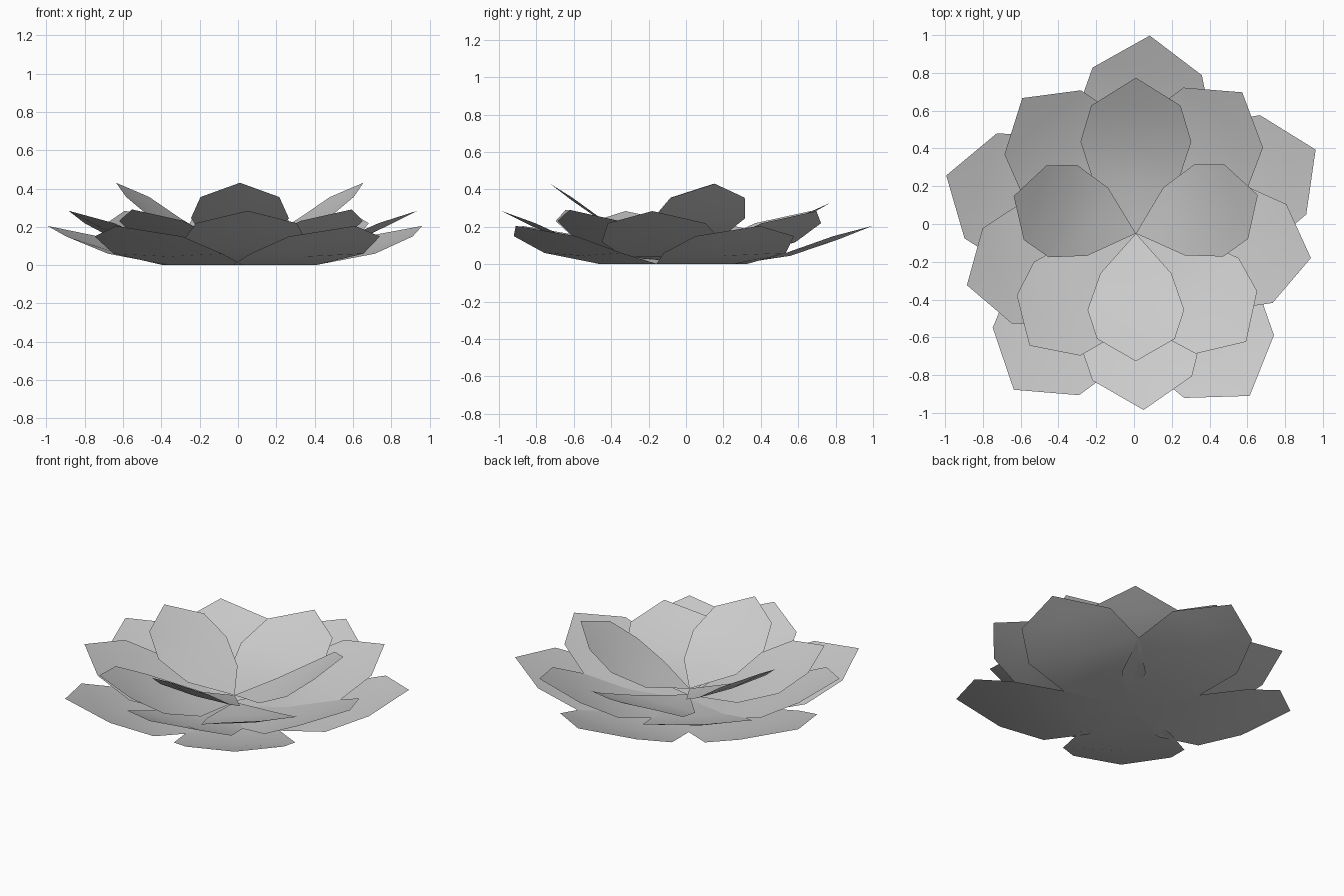
import bpy, bmesh
from math import radians
from mathutils import Matrix, Vector

cube = bpy.data.objects.get("Cube")
if cube:
    bpy.data.objects.remove(cube)

# One pale grey for every petal
grey = bpy.data.materials.new("petal_grey")
grey.use_nodes = True
colour = (0.6, 0.6, 0.6, 1)
grey.diffuse_color = colour
grey.node_tree.nodes["Principled BSDF"].inputs["Base Color"].default_value = colour

CENTRE = Vector((0.01, -0.05, 0))

# Petal cross-rows: distance along, half width, edge height, middle height
ROWS = [(0.31, 0.265, 0.0, 0.0), (0.61, 0.36, 0.06, 0.045), (0.86, 0.29, 0.15, 0.13)]
TIP = (1.05, 0, 0.205)


def petal(name, angle, length, tilt, base):
    """Thin cupped petal with a pointed base and tip, pitched up and turned."""
    bm = bmesh.new()
    root = bm.verts.new((0, 0, 0))
    rows = [[bm.verts.new((a, side * w, edge if side else mid)) for side in (-1, 0, 1)]
            for a, w, edge, mid in ROWS]
    tip = bm.verts.new(TIP)
    for i in (0, 1):
        bm.faces.new((root, rows[0][i], rows[0][i + 1]))
        for low, high in zip(rows, rows[1:]):
            bm.faces.new((low[i], high[i], high[i + 1], low[i + 1]))
        bm.faces.new((rows[-1][i], tip, rows[-1][i + 1]))
    place = (Matrix.Translation(CENTRE + Vector((0, 0, base)))
             @ Matrix.Rotation(radians(angle), 4, 'Z')
             @ Matrix.Rotation(radians(-tilt), 4, 'Y')
             @ Matrix.Scale(length, 4))
    bm.transform(place)
    for face in bm.faces:
        face.smooth = True
    mesh = bpy.data.meshes.new(name)
    bm.to_mesh(mesh)
    bm.free()
    mesh.materials.append(grey)
    bpy.context.collection.objects.link(bpy.data.objects.new(name, mesh))


# Rings from the lowest, widest one to the steep heart: angles, size, tilt, base height
RINGS = {
    "outer_petal": ((86, 25, -55, 232, 163), 1.0, 0, 0),
    "middle_petal": ((-87.5, -8, 53, 130, 197), 0.91, 5, 0.015),
    "inner_petal": ((-44.5, 226.5), 0.8, 6, 0.04),
    "back_inner_petal": ((90,), 0.815, 8, 0.045),
    "heart_petal": ((-90, 17.5, 163), 0.71, 16, 0.085),
}
for name, (angles, size, tilt, base) in RINGS.items():
    for number, angle in enumerate(angles, 1):
        petal(f"{name}_{number}", angle, size, tilt, base)
